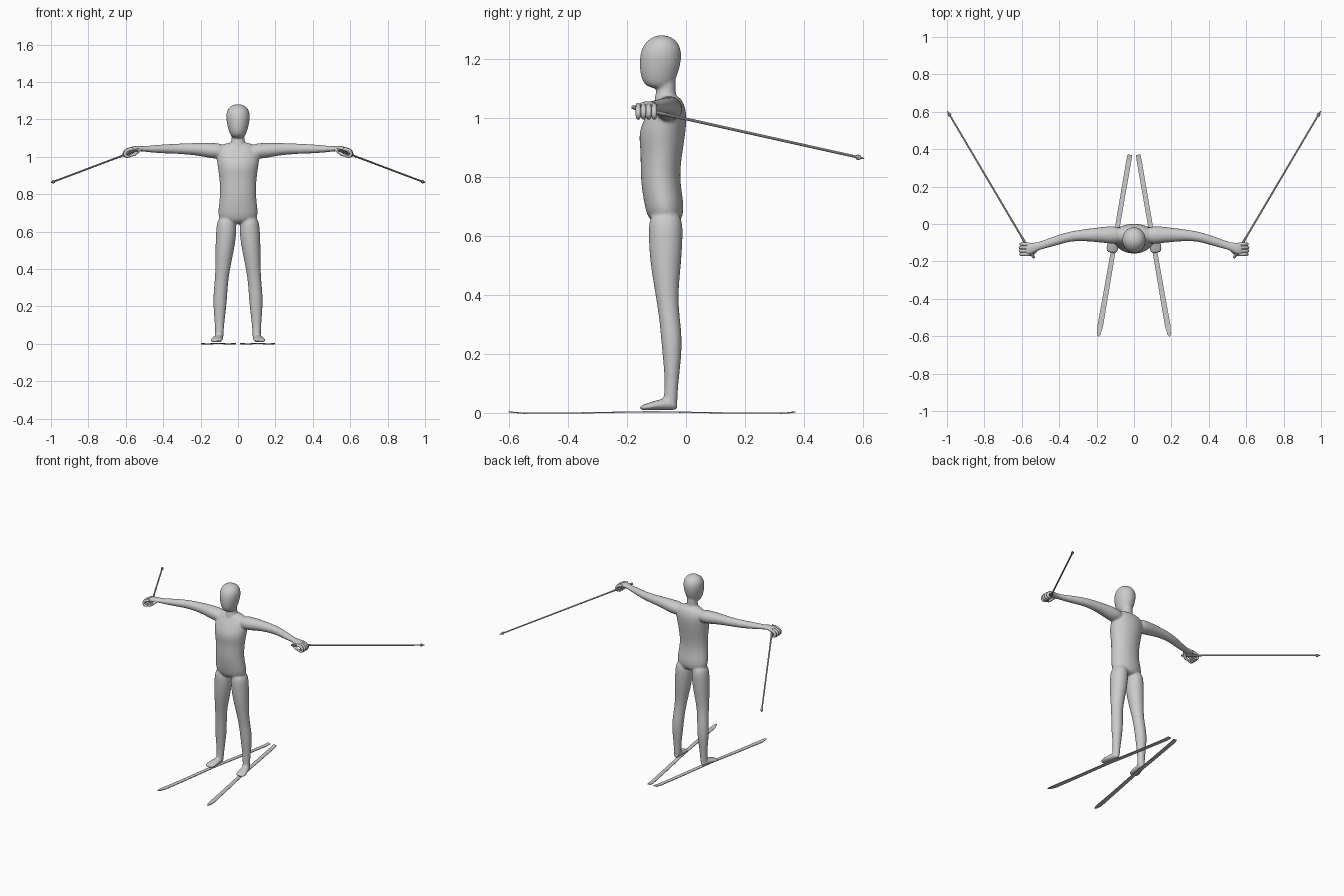
import bpy
import bmesh
import math
from mathutils import Vector

old = bpy.data.objects.get("Cube")
if old:
    bpy.data.objects.remove(old)

grey = bpy.data.materials.new("plain_grey")
grey.use_nodes = True
grey.diffuse_color = (0.6, 0.6, 0.6, 1)
grey.node_tree.nodes["Principled BSDF"].inputs["Base Color"].default_value = (0.6, 0.6, 0.6, 1)

X, Y, Z = Vector((1, 0, 0)), Vector((0, 1, 0)), Vector((0, 0, 1))
SKI_ANGLE = math.radians(9.8)
FORWARD = Vector((math.sin(SKI_ANGLE), -math.cos(SKI_ANGLE), 0))
ACROSS = Vector((math.cos(SKI_ANGLE), math.sin(SKI_ANGLE), 0))


def loft(bm, rings, u, v, side=1, sides=16):
    """Skin elliptical rings (centre, radius along u, radius along v)."""
    loops = []
    for centre, ru, rv in rings:
        loop = []
        for i in range(sides):
            a = math.tau * i / sides
            p = Vector(centre) + u * ru * math.cos(a) + v * rv * math.sin(a)
            loop.append(bm.verts.new((p.x * side, p.y, p.z)))
        loops.append(loop)
    for low, high in zip(loops, loops[1:]):
        for i in range(sides):
            j = (i + 1) % sides
            bm.faces.new((low[i], low[j], high[j], high[i]))
    bm.faces.new(loops[0])
    bm.faces.new(loops[-1])


def upright(rows):
    """Rows of height, half width, front y and back y become centred rings."""
    return [((0, (f + b) / 2, z), w, (b - f) / 2) for z, w, f, b in rows]


def finish(name, bm, smooth=True):
    bmesh.ops.recalc_face_normals(bm, faces=bm.faces[:])
    mesh = bpy.data.meshes.new(name)
    bm.to_mesh(mesh)
    bm.free()
    mesh.materials.append(grey)
    for face in mesh.polygons:
        face.use_smooth = smooth
    obj = bpy.data.objects.new(name, mesh)
    bpy.context.collection.objects.link(obj)
    return obj


def tube(name, points, radii):
    """Smooth round tube through a few points."""
    curve = bpy.data.curves.new(name, "CURVE")
    curve.dimensions = "3D"
    curve.bevel_depth = 1
    curve.bevel_resolution = 2
    curve.resolution_u = 4
    curve.use_fill_caps = True
    spline = curve.splines.new("NURBS")
    spline.points.add(len(points) - 1)
    for point, co, r in zip(spline.points, points, radii):
        point.co = (*co, 1)
        point.radius = r
    spline.order_u = 3
    spline.use_endpoint_u = True
    curve.materials.append(grey)
    obj = bpy.data.objects.new(name, curve)
    bpy.context.collection.objects.link(obj)
    return obj


# Body: torso, neck and head
body = bmesh.new()
loft(body, upright([
    (0.64, 0.07, -0.11, -0.025), (0.67, 0.108, -0.135, -0.007),
    (0.72, 0.108, -0.145, -0.007), (0.8, 0.096, -0.157, -0.022),
    (0.89, 0.101, -0.154, -0.01), (0.95, 0.112, -0.165, 0),
    (1.01, 0.118, -0.137, 0.005), (1.05, 0.11, -0.11, -0.005),
    (1.08, 0.06, -0.095, -0.025)]), X, Y)
loft(body, upright([
    (1.04, 0.05, -0.115, -0.02), (1.08, 0.036, -0.104, -0.035),
    (1.11, 0.034, -0.098, -0.034), (1.15, 0.034, -0.1, -0.035)]), X, Y)
loft(body, upright([
    (1.1, 0.03, -0.12, -0.055), (1.118, 0.043, -0.147, -0.04),
    (1.15, 0.054, -0.157, -0.026), (1.2, 0.065, -0.16, -0.013),
    (1.24, 0.064, -0.152, -0.016), (1.268, 0.047, -0.128, -0.035),
    (1.282, 0.018, -0.1, -0.065)]), X, Y)

for side in (1, -1):
    # Legs
    loft(body, [
        ((0.06, -0.069, 0.69), 0.05, 0.058), ((0.062, -0.069, 0.6), 0.057, 0.06),
        ((0.071, -0.069, 0.5), 0.051, 0.053), ((0.083, -0.065, 0.39), 0.038, 0.037),
        ((0.092, -0.053, 0.3), 0.037, 0.036), ((0.097, -0.047, 0.22), 0.038, 0.036),
        ((0.099, -0.048, 0.1), 0.025, 0.022), ((0.1, -0.053, 0.05), 0.023, 0.025),
        ((0.1, -0.053, 0.02), 0.022, 0.023)], X, Y, side)
    # Feet
    heel = Vector((0.099, -0.03, 0))
    loft(body, [(heel + FORWARD * d + Z * (0.009 + h), w, h) for d, w, h in (
        (-0.002, 0.013, 0.013), (0.02, 0.023, 0.019), (0.055, 0.027, 0.02),
        (0.09, 0.034, 0.014), (0.115, 0.034, 0.01), (0.128, 0.022, 0.007))],
        ACROSS, Z, side)
    # Arms and palms
    loft(body, [
        ((0.06, -0.06, 1.03), 0.05, 0.04), ((0.14, -0.058, 1.032), 0.047, 0.044),
        ((0.2, -0.058, 1.041), 0.039, 0.035), ((0.33, -0.061, 1.044), 0.026, 0.027),
        ((0.42, -0.09, 1.042), 0.028, 0.024), ((0.51, -0.118, 1.042), 0.021, 0.014),
        ((0.54, -0.129, 1.046), 0.031, 0.014), ((0.575, -0.134, 1.042), 0.036, 0.012),
        ((0.583, -0.135, 1.038), 0.028, 0.008)], Y, Z, side)

figure = finish("body", body)
rounder = figure.modifiers.new("round", "SUBSURF")
rounder.levels = rounder.render_levels = 2
fuse = figure.modifiers.new("fuse", "REMESH")
fuse.mode = "VOXEL"
fuse.voxel_size = 0.006
fuse.use_smooth_shade = True
relax = figure.modifiers.new("relax", "SMOOTH")
relax.factor = 0.5
relax.iterations = 6

for side, word in ((1, "left"), (-1, "right")):
    # Fingers curled round the pole
    for i in range(4):
        y = -0.108 - 0.018 * i
        reach = 0.004 * (1.5 - abs(i - 1.5))
        path = [(0.56, y, 1.042), (0.592 + reach, y, 1.04), (0.608 + reach, y, 1.015),
                (0.594, y, 0.998), (0.572, y, 1.006)]
        tube(f"{word}_finger_{i + 1}", [(side * a, b, c) for a, b, c in path],
             (0.01, 0.01, 0.009, 0.008, 0.005))
    thumb = [(0.525, -0.14, 1.04), (0.54, -0.158, 1.025), (0.558, -0.163, 1.01),
             (0.585, -0.158, 1.006)]
    tube(f"{word}_thumb", [(side * a, b, c) for a, b, c in thumb],
         (0.011, 0.01, 0.009, 0.005))

    # Ski pole: grip, shaft, basket and point
    top = Vector((side * 0.534, -0.182, 1.038))
    tip = Vector((side * 0.998, 0.604, 0.863))
    axis = (tip - top).normalized()
    u = axis.cross(Z).normalized()
    v = axis.cross(u)
    pole = bmesh.new()
    loft(pole, [(top.lerp(tip, t), r, r) for t, r in (
        (0, 0.006), (0.01, 0.0075), (0.14, 0.0065), (0.15, 0.005), (0.965, 0.0045),
        (0.97, 0.009), (0.98, 0.009), (0.985, 0.005), (1, 0.002))], u, v, sides=10)
    finish(f"{word}_pole", pole, False)

    # Ski: slightly arched strip with a pointed, lifted front
    ski = bmesh.new()
    stations = [(-0.493, 0.003, 0.006), (-0.48, 0.009, 0.004), (-0.44, 0.015, 0.001),
                (-0.25, 0.0135, 0.002), (0, 0.0125, 0.006), (0.25, 0.013, 0.002),
                (0.46, 0.0135, 0.001), (0.492, 0.012, 0.005)]
    pairs = [(ski.verts.new((-w, y, z)), ski.verts.new((w, y, z))) for y, w, z in stations]
    for (a, b), (c, d) in zip(pairs, pairs[1:]):
        ski.faces.new((a, b, d, c))
    board = finish(f"{word}_ski", ski, False)
    board.location = (side * 0.106, -0.115, 0)
    board.rotation_euler.z = side * SKI_ANGLE
    thick = board.modifiers.new("thickness", "SOLIDIFY")
    thick.thickness = 0.004
    thick.offset = 1
